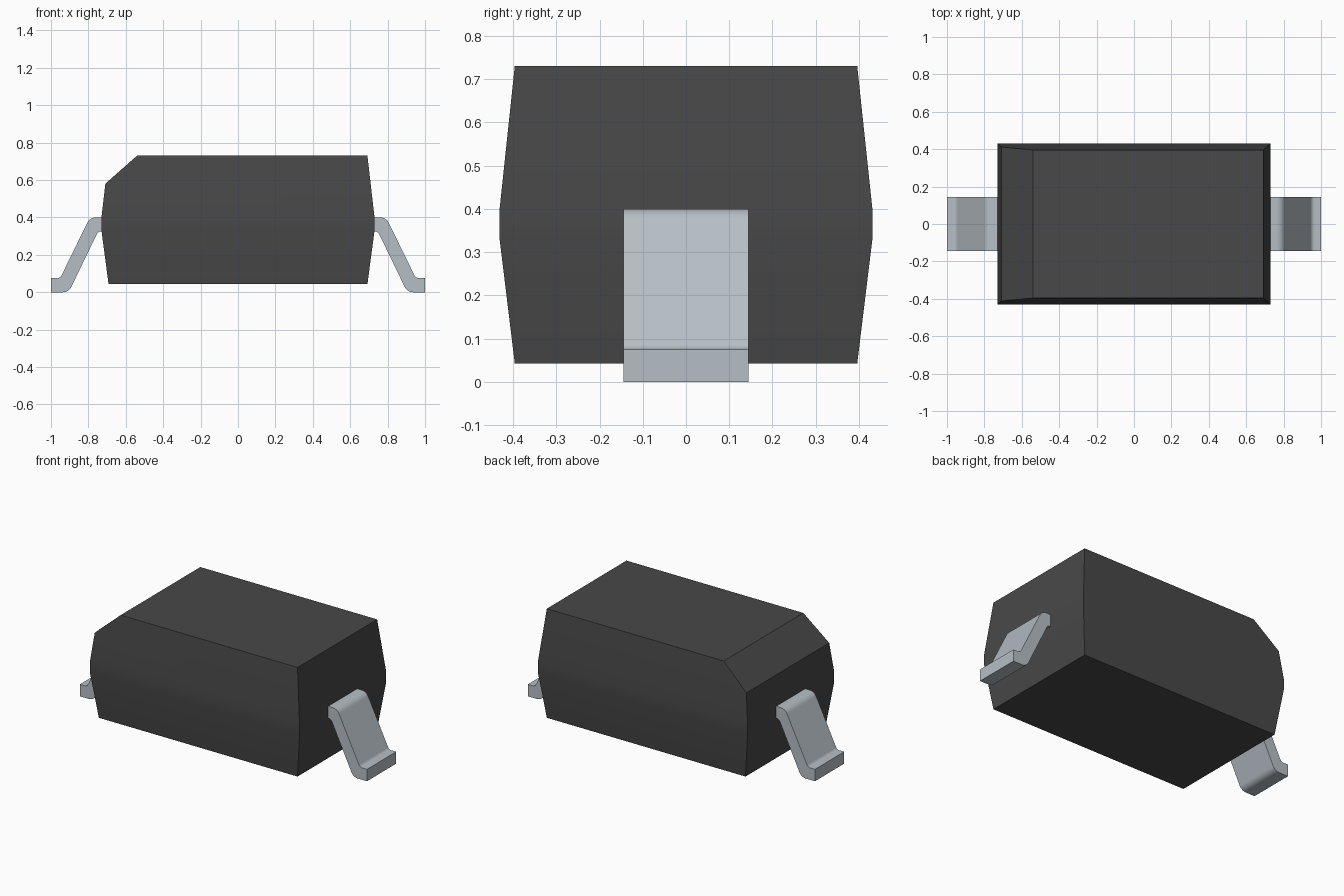
import bpy, bmesh
from mathutils import Vector

cube = bpy.data.objects.get("Cube")
if cube:
    bpy.data.objects.remove(cube, do_unlink=True)


def material(name, rgb):
    m = bpy.data.materials.new(name)
    m.use_nodes = True
    m.diffuse_color = (*rgb, 1)
    m.node_tree.nodes["Principled BSDF"].inputs["Base Color"].default_value = (*rgb, 1)
    return m


def finish(bm, name, mat, angle):
    bmesh.ops.recalc_face_normals(bm, faces=bm.faces)
    mesh = bpy.data.meshes.new(name)
    bm.to_mesh(mesh)
    bm.free()
    mesh.materials.append(mat)
    ob = bpy.data.objects.new(name, mesh)
    bpy.context.collection.objects.link(ob)
    bpy.ops.object.select_all(action='DESELECT')
    ob.select_set(True)
    bpy.context.view_layer.objects.active = ob
    bpy.ops.object.shade_smooth_by_angle(angle=angle)
    return ob


def rounded(points, steps=6):
    """Round each (x, z, radius) corner of a closed outline."""
    out = []
    for i, (x, z, r) in enumerate(points):
        p = Vector((x, z))
        if r == 0:
            out.append(p)
            continue
        a = (Vector(points[i - 1][:2]) - p).normalized()
        b = (Vector(points[(i + 1) % len(points)][:2]) - p).normalized()
        half = a.angle(b) / 2
        tangent = p + a * (r / math.tan(half))
        centre = p + (a + b).normalized() * (r / math.sin(half))
        end = p + b * (r / math.tan(half))
        u, v = tangent - centre, end - centre
        for k in range(steps + 1):
            t = k / steps
            out.append(centre + (u * (1 - t) + v * t).normalized() * r)
    return out


import math
casing = material("dark grey plastic", (0.065, 0.065, 0.065))
metal = material("tinned metal", (0.47, 0.52, 0.56))

# Casing: rectangular sections drafted above and below the mould line
bm = bmesh.new()
rings = []
for z, hx, hy in ((0.043, 0.692, 0.396), (0.33, 0.73, 0.431),
                  (0.40, 0.73, 0.431), (0.73, 0.692, 0.396)):
    rings.append([bm.verts.new((sx * hx, sy * hy, z))
                  for sx, sy in ((-1, -1), (1, -1), (1, 1), (-1, 1))])
for lo, hi in zip(rings, rings[1:]):
    for i in range(4):
        j = (i + 1) % 4
        bm.faces.new((lo[i], lo[j], hi[j], hi[i]))
bm.faces.new(rings[0][::-1])
bm.faces.new(rings[-1])
# Slanted polarity edge along the top of one end
bmesh.ops.bisect_plane(bm, geom=bm.verts[:] + bm.edges[:] + bm.faces[:],
                       plane_co=(-0.54, 0, 0.73), plane_no=(-0.15, 0, 0.17),
                       clear_outer=True)
bmesh.ops.holes_fill(bm, edges=[e for e in bm.edges if e.is_boundary])
finish(bm, "casing", casing, math.radians(20))

# Bent leads: one rounded strip outline, extruded across y, on both ends
outline = rounded([(0.70, 0.40, 0), (0.792, 0.40, 0.05), (0.951, 0.075, 0.025),
                   (1.0, 0.075, 0), (1.0, 0.0, 0), (0.905, 0.0, 0.05),
                   (0.748, 0.325, 0.025), (0.70, 0.325, 0)])
for name, side in (("left_lead", 1), ("right_lead", -1)):
    bm = bmesh.new()
    face = bm.faces.new([bm.verts.new((side * p.x, -0.145, p.y)) for p in outline])
    ext = bmesh.ops.extrude_face_region(bm, geom=[face])
    bmesh.ops.translate(bm, vec=(0, 0.29, 0),
                        verts=[g for g in ext["geom"] if isinstance(g, bmesh.types.BMVert)])
    finish(bm, name, metal, math.radians(35))
